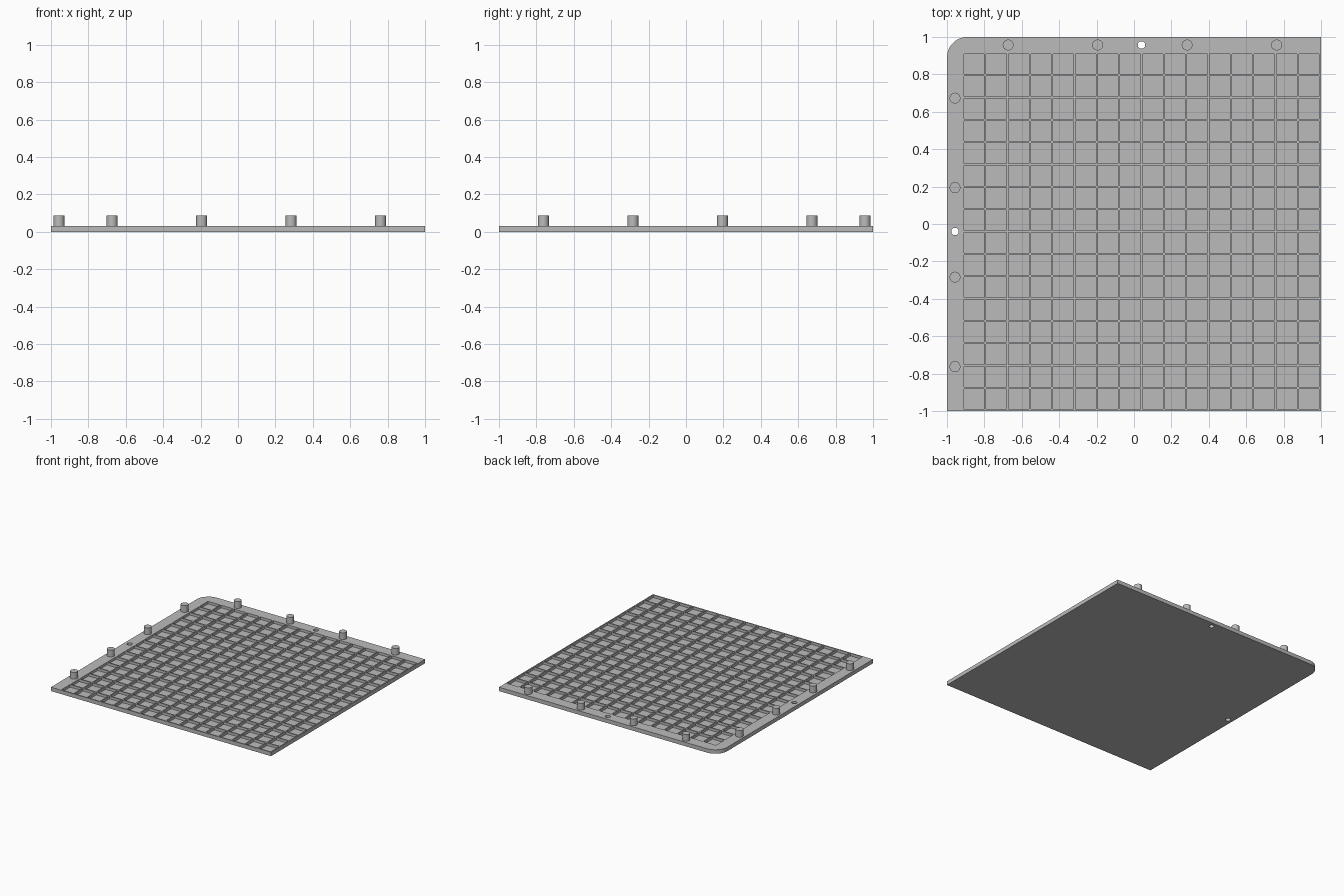
import bpy, bmesh, math
from mathutils import Matrix, Vector

if "Cube" in bpy.data.objects:
    bpy.data.objects.remove(bpy.data.objects["Cube"], do_unlink=True)

PLATE_TOP, FLOOR, PEG_TOP = 0.032, 0.011, 0.087
PITCH, POCKET, COUNT = 0.1194, 0.109, 16
RIM = 0.957            # centre line of the border strip
CORNER = 0.11

grey = bpy.data.materials.new("plain grey")
grey.use_nodes = True
grey.diffuse_color = (0.5, 0.5, 0.5, 1)
grey.node_tree.nodes["Principled BSDF"].inputs["Base Color"].default_value = (0.5, 0.5, 0.5, 1)


def make_object(name, bm):
    bmesh.ops.recalc_face_normals(bm, faces=bm.faces)
    mesh = bpy.data.meshes.new(name)
    bm.to_mesh(mesh)
    bm.free()
    mesh.materials.append(grey)
    obj = bpy.data.objects.new(name, mesh)
    bpy.context.collection.objects.link(obj)
    return obj


def add_box(bm, x, y, size, z0, z1):
    place = Matrix.Translation((x, y, (z0 + z1) / 2)) @ Matrix.Diagonal((size, size, z1 - z0, 1))
    bmesh.ops.create_cube(bm, size=1, matrix=place)


def add_cylinder(bm, x, y, radius, z0, z1):
    bmesh.ops.create_cone(bm, cap_ends=True, segments=32, radius1=radius, radius2=radius,
                          depth=z1 - z0, matrix=Matrix.Translation((x, y, (z0 + z1) / 2)))


def shade(obj):
    bpy.ops.object.select_all(action="DESELECT")
    obj.select_set(True)
    bpy.context.view_layer.objects.active = obj
    bpy.ops.object.shade_smooth_by_angle(angle=math.radians(30))


# Plate outline with one rounded corner
outline = [(-1, -1), (1, -1), (1, 1)]
for i in range(13):
    a = math.pi / 2 * (1 + i / 12)
    outline.append((-1 + CORNER + CORNER * math.cos(a), 1 - CORNER + CORNER * math.sin(a)))
bm = bmesh.new()
base = bm.faces.new([bm.verts.new((x, y, 0)) for x, y in outline])
top = bmesh.ops.extrude_face_region(bm, geom=[base])["geom"]
bmesh.ops.translate(bm, vec=Vector((0, 0, PLATE_TOP)),
                    verts=[v for v in top if isinstance(v, bmesh.types.BMVert)])
plate = make_object("tray_plate", bm)

# Square pockets and two through holes, cut from the plate
bm = bmesh.new()
first = -0.91 + POCKET / 2
for i in range(COUNT):
    for j in range(COUNT):
        add_box(bm, first + i * PITCH, -first - j * PITCH, POCKET, FLOOR, 0.1)
for x, y in ((0.04, RIM), (-RIM, -0.04)):
    add_cylinder(bm, x, y, 0.02, -0.1, 0.1)
cutter = make_object("pocket_cutter", bm)
cutter.hide_render = True
cut = plate.modifiers.new("pockets", "BOOLEAN")
cut.operation = "DIFFERENCE"
cut.solver = "EXACT"
cut.object = cutter
bpy.context.view_layer.objects.active = plate
bpy.ops.object.modifier_apply(modifier=cut.name)
bpy.data.objects.remove(cutter, do_unlink=True)
shade(plate)

# Upright pegs along the back and right borders
for i in range(4):
    along = -0.673 + i * 0.4785
    for side, x, y in (("back", along, RIM), ("right", -RIM, -along)):
        bm = bmesh.new()
        add_cylinder(bm, x, y, 0.029, PLATE_TOP - 0.005, PEG_TOP)
        shade(make_object(f"{side}_peg_{i + 1}", bm))
